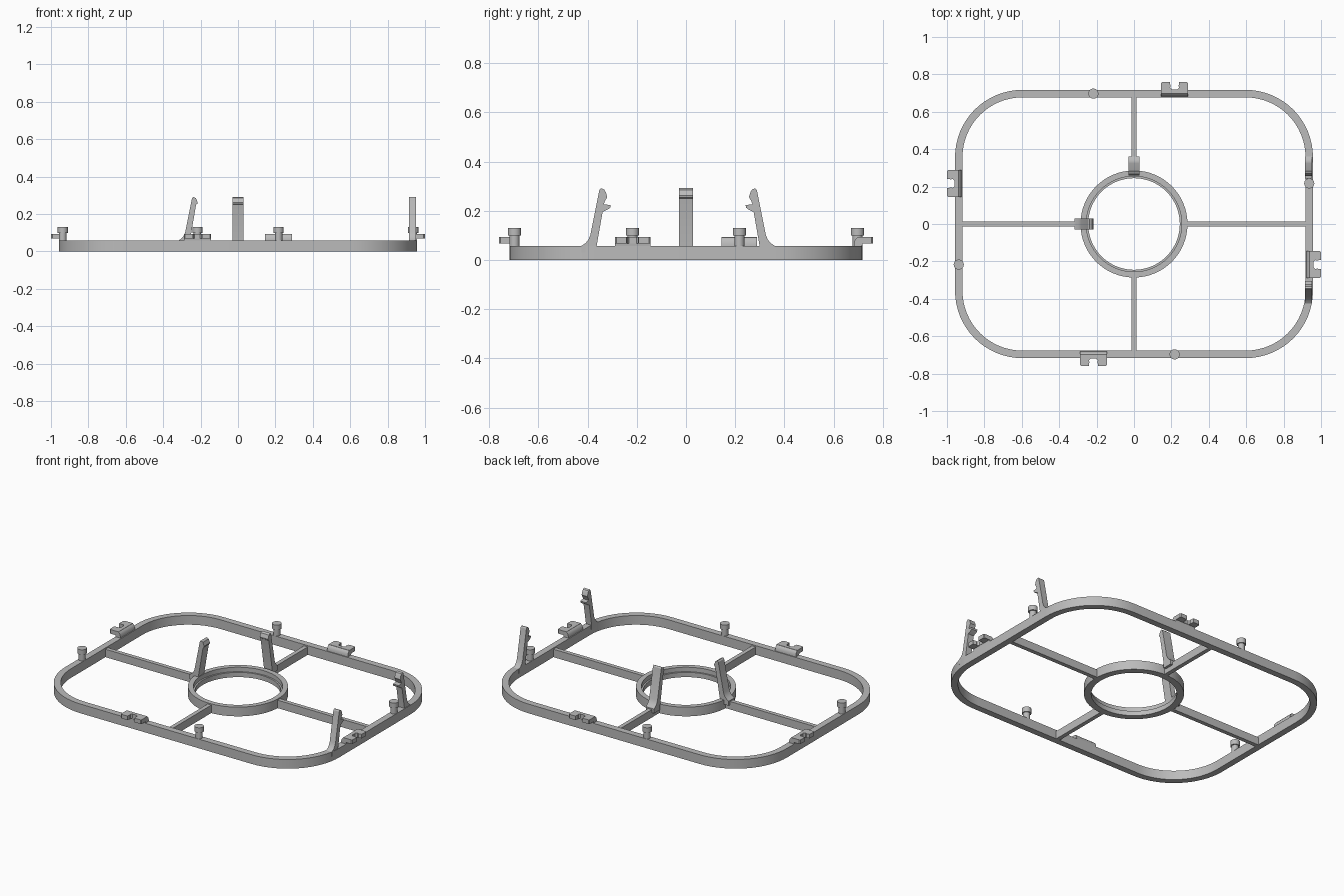
import bpy, bmesh, math
from mathutils import Matrix, Vector

cube = bpy.data.objects.get("Cube")
if cube:
    bpy.data.objects.remove(cube)

grey = bpy.data.materials.new("plain grey")
grey.use_nodes = True
colour = (0.5, 0.5, 0.5, 1)
grey.diffuse_color = colour
grey.node_tree.nodes["Principled BSDF"].inputs["Base Color"].default_value = colour


def finish(name, bm, place=Matrix(), angle=30):
    bmesh.ops.remove_doubles(bm, verts=bm.verts, dist=1e-5)
    bmesh.ops.recalc_face_normals(bm, faces=bm.faces)
    mesh = bpy.data.meshes.new(name)
    bm.to_mesh(mesh)
    bm.free()
    mesh.materials.append(grey)
    ob = bpy.data.objects.new(name, mesh)
    ob.matrix_world = place
    bpy.context.collection.objects.link(ob)
    bpy.ops.object.select_all(action='DESELECT')
    ob.select_set(True)
    bpy.context.view_layer.objects.active = ob
    bpy.ops.object.shade_smooth_by_angle(angle=math.radians(angle))
    return ob


def rounded_outline(hx, hy, r, steps=16):
    pts = []
    for q, (sx, sy) in enumerate([(1, 1), (-1, 1), (-1, -1), (1, -1)]):
        for i in range(steps + 1):
            a = (q + i / steps) * math.pi / 2
            pts.append((sx * (hx - r) + r * math.cos(a), sy * (hy - r) + r * math.sin(a)))
    return pts


def band(name, hx, hy, r, section):
    """Sweep a closed (inset, z) section round a rounded rectangle."""
    bm = bmesh.new()
    loops = [[bm.verts.new((x, y, z)) for x, y in rounded_outline(hx - d, hy - d, r - d)]
             for d, z in section]
    for a, b in zip(loops, loops[1:] + loops[:1]):
        for i in range(len(a)):
            j = (i + 1) % len(a)
            bm.faces.new((a[i], a[j], b[j], b[i]))
    return finish(name, bm)


def prism(name, points, vector, place=Matrix()):
    bm = bmesh.new()
    face = bm.faces.new([bm.verts.new(p) for p in points])
    new = bmesh.ops.extrude_face_region(bm, geom=[face])["geom"]
    bmesh.ops.translate(bm, verts=[v for v in new if isinstance(v, bmesh.types.BMVert)],
                        vec=Vector(vector))
    return finish(name, bm, place)


def at(x, y, z, turn):
    return Matrix.Translation((x, y, z)) @ Matrix.Rotation(math.radians(turn), 4, 'Z')


TOP = 0.058

# Outer frame and stepped centre ring
band("outer_frame", 0.957, 0.717, 0.36, [(0, 0), (0, TOP), (0.04, TOP), (0.04, 0)])
band("centre_ring", 0.286, 0.286, 0.286,
     [(0, 0), (0, TOP), (0.031, TOP), (0.031, 0.03), (0.041, 0.03), (0.041, 0)])

# Spokes joining ring and frame
for turn, end, side in [(0, 0.93, "left"), (90, 0.69, "back"), (180, 0.93, "right"), (270, 0.69, "front")]:
    prism(side + "_spoke", [(0.27, -0.013, 0), (end, -0.013, 0), (end, 0.013, 0), (0.27, 0.013, 0)],
          (0, 0, 0.05), at(0, 0, 0, turn))

# Leaning latches: (forward, height) outlines
back = [(0, 0.03), (-0.061, 0.03), (-0.061, TOP), (-0.046, 0.068), (-0.034, 0.082),
        (-0.026, 0.1), (0.011, 0.285), (0.018, 0.292)]
hooked = back + [(0.03, 0.287), (0.037, 0.276), (0.043, 0.256), (0.034, 0.24), (0.029, 0.227), (0.057, 0.223),
                 (0.055, 0.213), (0.048, 0.207), (0.024, 0.195), (0, TOP)]
plain = back + [(0.032, 0.285), (0.041, 0.262), (0.039, 0.254), (0.033, 0.25), (0, TOP)]
for name, outline, width, x, y, turn in [
        ("front_frame_latch", hooked, 0.04, 0.933, -0.363, 90),
        ("back_frame_latch", hooked, 0.04, 0.933, 0.299, -90),
        ("right_ring_latch", plain, 0.058, -0.257, 0, 0),
        ("back_ring_latch", plain, 0.058, 0, 0.299, -90)]:
    prism(name, [(u, -width / 2, z) for u, z in outline], (0, width, 0), at(x, y, 0, turn))

# Headed pegs and notched clips, one of each per side
peg = [(0, 0.05), (0.02, 0.05), (0.02, 0.099), (0.027, 0.099), (0.027, 0.131), (0, 0.131)]
half = [(0.024, 0.013), (0.021, 0.022), (0.024, 0.031), (0.024, 0.042),
        (0.066, 0.042), (0.072, 0.036), (0.072, -0.02)]
plate = [(-0.015, 0.003), (0.015, 0.003)] + half + [(-x, y) for x, y in reversed(half)]
foot = [(-0.035, 0.05), (-0.035, 0.064), (-0.032, 0.078), (-0.026, 0.088), (-0.018, 0.094),
        (0.001, 0.094), (0.001, 0.068), (-0.001, 0.06), (-0.001, 0.05)]
for side, turn, dist, lean in [("back", 0, 0.717, 1), ("right", 90, 0.957, 1),
                               ("front", 180, 0.717, 1), ("left", 270, 0.957, 1)]:
    spin = Matrix.Rotation(math.radians(turn), 4, 'Z')
    bm = bmesh.new()
    ring = [bm.verts.new((r, 0, z)) for r, z in peg]
    edges = [bm.edges.new(pair) for pair in zip(ring, ring[1:])]
    bmesh.ops.spin(bm, geom=ring + edges, axis=(0, 0, 1), cent=(0, 0, 0),
                   angle=math.tau, steps=32)
    finish(side + "_peg", bm, spin @ Matrix.Translation((-0.217, dist - 0.02, 0)))
    prism(side + "_clip_plate", [(x, y, 0.068) for x, y in plate], (0, 0, 0.026),
          spin @ Matrix.Translation((0.217, dist, 0)))
    prism(side + "_clip_foot", [(-0.072, y, z) for y, z in foot], (0.144, 0, 0),
          spin @ Matrix.Translation((0.217, dist, 0)))
